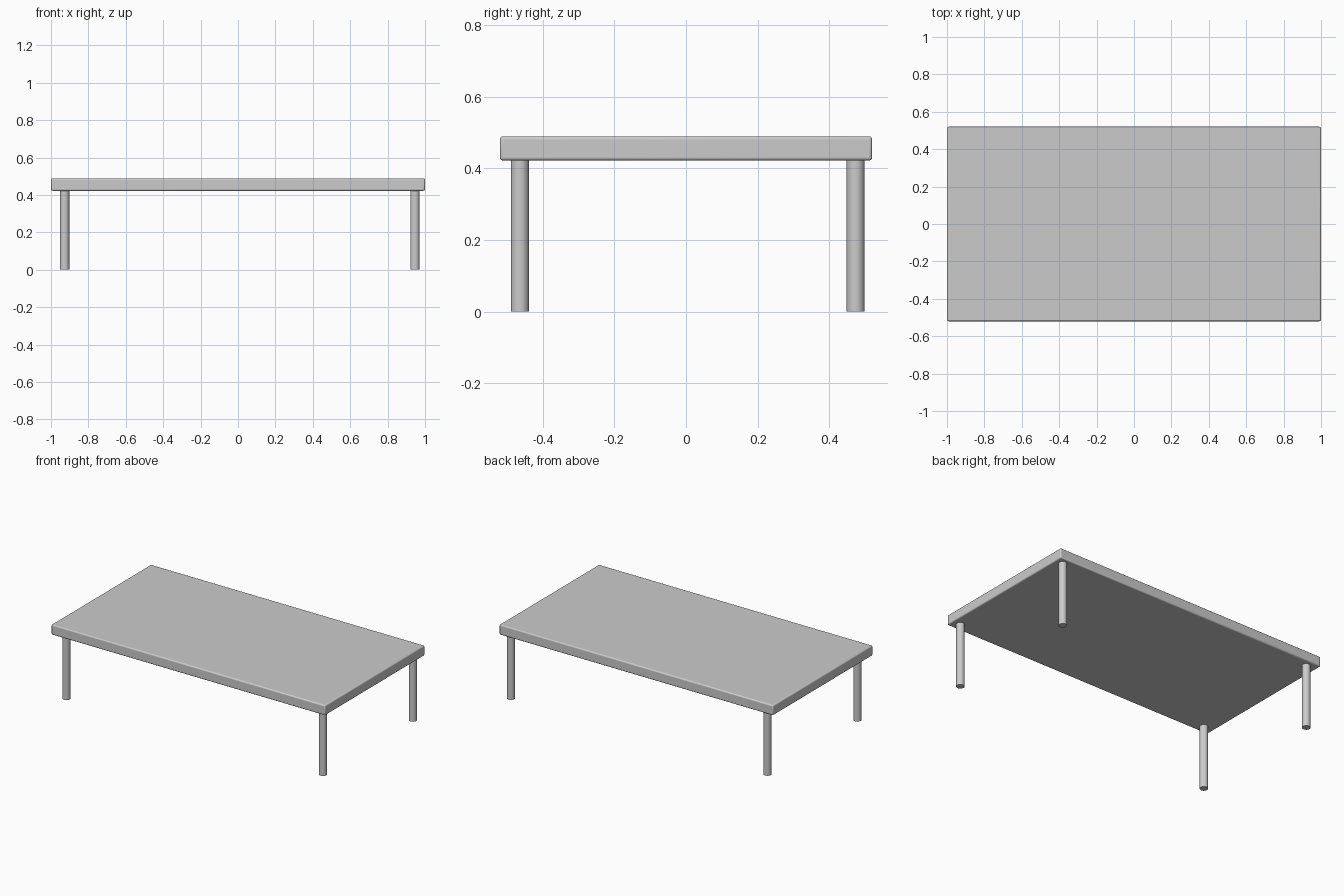
import bpy

if "Cube" in bpy.data.objects:
    bpy.data.objects.remove(bpy.data.objects["Cube"])

LEG_R, TOP_Z0, TOP_Z1 = 0.025, 0.422, 0.489


def smooth(obj):
    bpy.ops.object.select_all(action='DESELECT')
    obj.select_set(True)
    bpy.context.view_layer.objects.active = obj
    bpy.ops.object.shade_smooth_by_angle()


# Table top: slab with softly rounded edges
bpy.ops.mesh.primitive_cube_add(size=1, location=(0, 0, (TOP_Z0 + TOP_Z1) / 2))
top = bpy.context.object
top.name = "table_top"
top.scale = (2.0, 1.04, TOP_Z1 - TOP_Z0)
bpy.ops.object.transform_apply(location=False, rotation=False, scale=True)
bevel = top.modifiers.new("rounded_edges", 'BEVEL')
bevel.width = 0.008
bevel.segments = 3
smooth(top)

# Legs: four round posts, slightly off-centre as a set
for side, x in (("left", -0.927), ("right", 0.946)):
    for end, y in (("front", -0.464), ("back", 0.474)):
        bpy.ops.mesh.primitive_cylinder_add(vertices=32, radius=LEG_R, depth=TOP_Z0,
                                            location=(x, y, TOP_Z0 / 2))
        leg = bpy.context.object
        leg.name = f"{end}_{side}_leg"
        smooth(leg)
